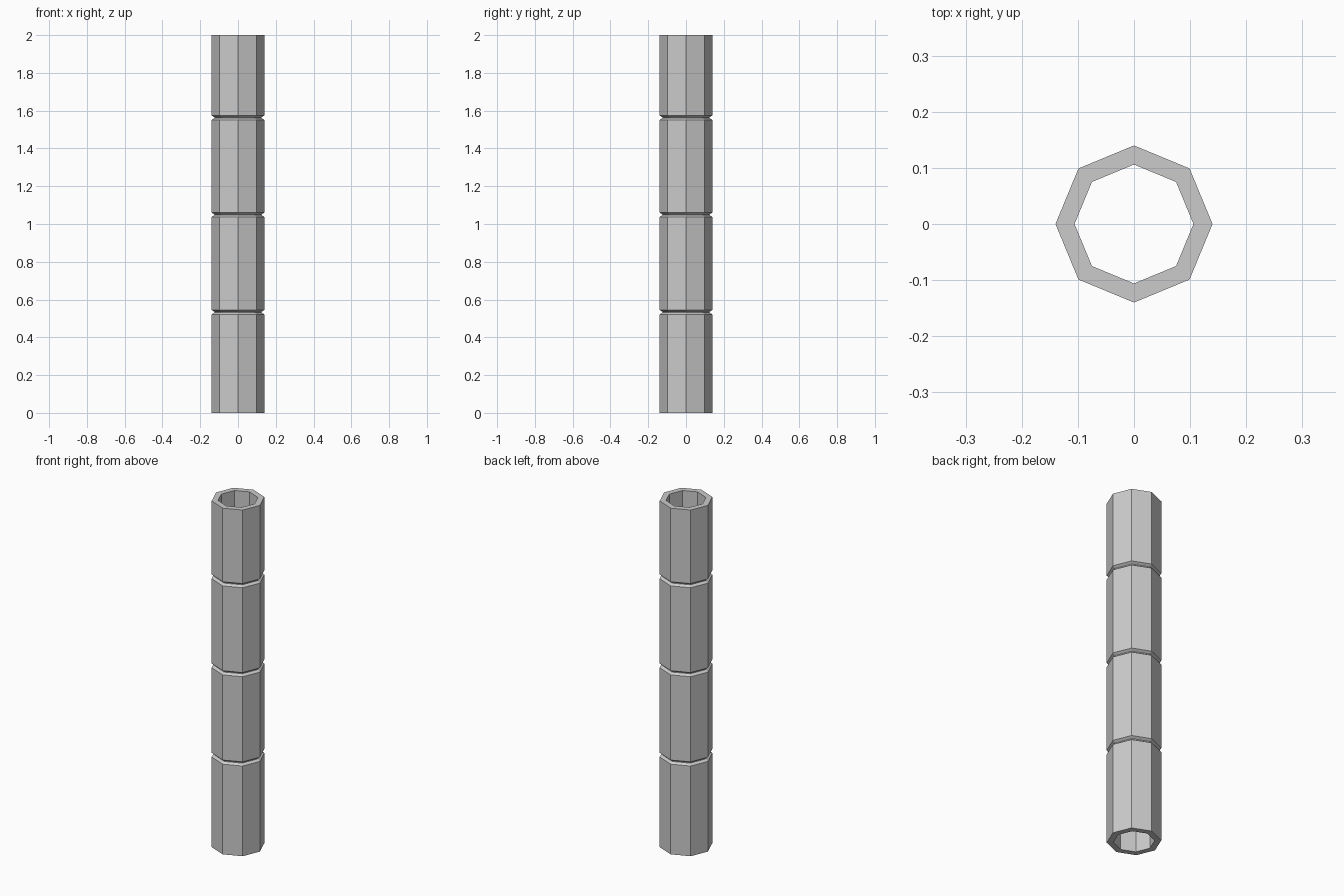
import bpy, bmesh
from math import cos, sin, pi

if "Cube" in bpy.data.objects:
    bpy.data.objects.remove(bpy.data.objects["Cube"])

SIDES = 8
R_OUT, R_IN, R_GROOVE = 0.14, 0.106, 0.125
HEIGHT = 2.0

# closed wall profile (radius, z): outer wall with three joint grooves, then inner wall
profile = [(R_OUT, 0)]
for z in (0.533, 1.049, 1.563):
    profile += [(R_OUT, z - 0.012), (R_GROOVE, z - 0.002),
                (R_GROOVE, z + 0.002), (R_OUT, z + 0.012)]
profile += [(R_OUT, HEIGHT), (R_IN, HEIGHT), (R_IN, 0)]

# spin the profile into an eight-sided hollow tube
bm = bmesh.new()
columns = []
for i in range(SIDES):
    a = 2 * pi * i / SIDES
    columns.append([bm.verts.new((r * cos(a), r * sin(a), z)) for r, z in profile])
n = len(profile)
for i in range(SIDES):
    a, b = columns[i], columns[(i + 1) % SIDES]
    for j in range(n):
        k = (j + 1) % n
        bm.faces.new((a[j], b[j], b[k], a[k]))
bmesh.ops.recalc_face_normals(bm, faces=bm.faces)

mesh = bpy.data.meshes.new("jointed_tube")
bm.to_mesh(mesh)
bm.free()
bpy.context.collection.objects.link(bpy.data.objects.new("jointed_tube", mesh))
